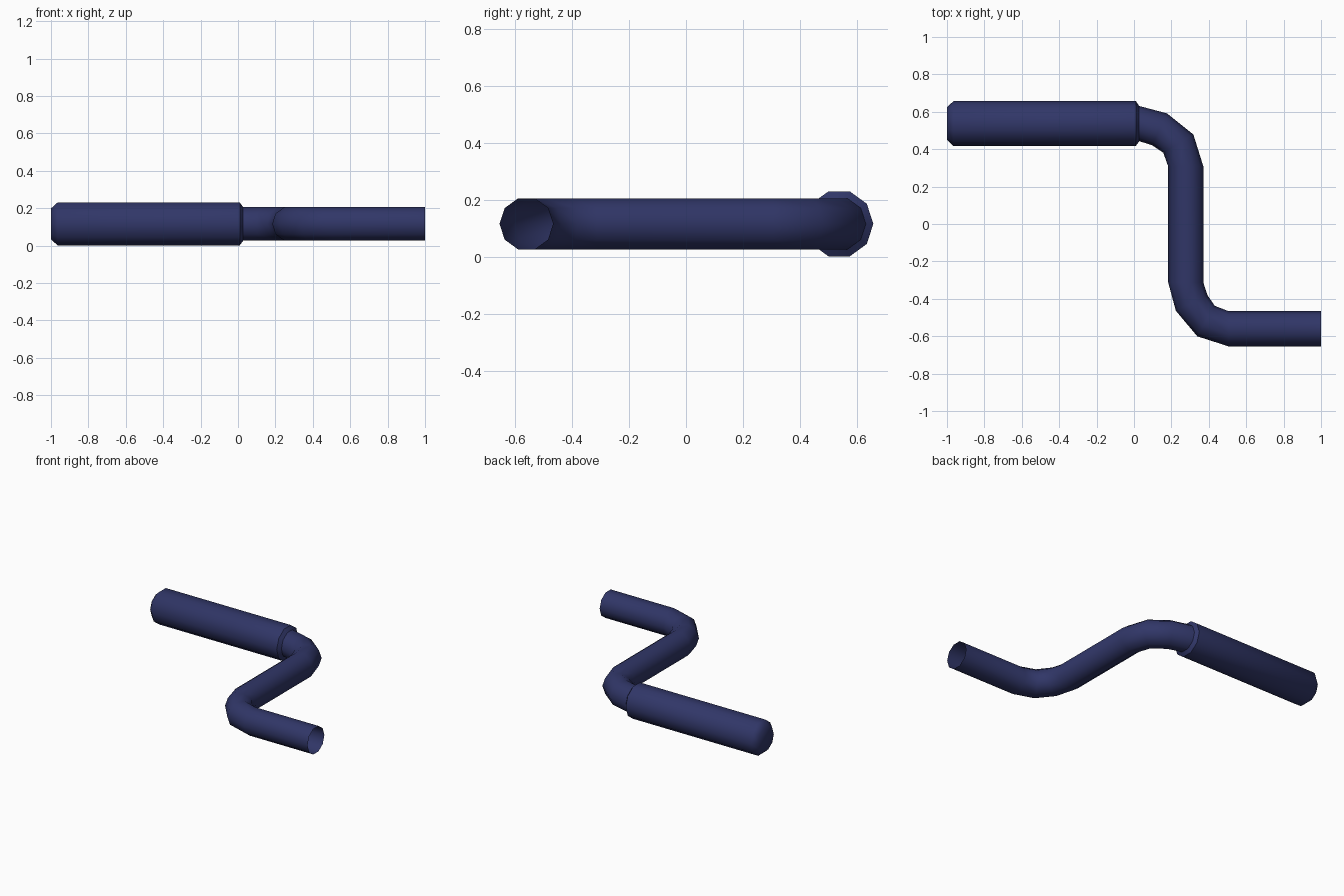
import bpy, bmesh
from math import sin, cos, pi, radians

if "Cube" in bpy.data.objects:
    bpy.data.objects.remove(bpy.data.objects["Cube"])

SIDES = 10
Z = 0.116

mat = bpy.data.materials.new("navy")
mat.diffuse_color = (0.03, 0.037, 0.137, 1)
mat.use_nodes = True
mat.node_tree.nodes["Principled BSDF"].inputs["Base Color"].default_value = mat.diffuse_color


def sweep(name, rings, cap_start=False):
    """Loft ten-sided rings (x, y, radius, angle of the ring's in-plane axis)."""
    bm = bmesh.new()
    loops = []
    for x, y, r, deg in rings:
        a = radians(deg)
        loop = []
        for i in range(SIDES):
            t = 2 * pi * i / SIDES
            u, w = r * cos(t), r * sin(t)
            loop.append(bm.verts.new((x + u * cos(a), y + u * sin(a), Z + w)))
        loops.append(loop)
    for a, b in zip(loops, loops[1:]):
        for i in range(SIDES):
            j = (i + 1) % SIDES
            bm.faces.new((a[i], b[i], b[j], a[j]))
    if cap_start:
        bm.faces.new(loops[0])
    bm.normal_update()
    # make the shell face outward: test one side face against its ring centre
    f = bm.faces[:][0] if not hasattr(bm.faces, "ensure_lookup_table") else None
    bm.faces.ensure_lookup_table()
    f = bm.faces[0]
    mid = f.calc_center_median()
    cx = (rings[0][0] + rings[1][0]) / 2
    cy = (rings[0][1] + rings[1][1]) / 2
    if (mid.x - cx) * f.normal.x + (mid.y - cy) * f.normal.y + (mid.z - Z) * f.normal.z < 0:
        for face in bm.faces:
            face.normal_flip()
    if cap_start:
        bmesh.ops.recalc_face_normals(bm, faces=bm.faces[:])
    me = bpy.data.meshes.new(name)
    bm.to_mesh(me)
    bm.free()
    me.materials.append(mat)
    ob = bpy.data.objects.new(name, me)
    bpy.context.collection.objects.link(ob)
    bpy.ops.object.select_all(action='DESELECT')
    ob.select_set(True)
    bpy.context.view_layer.objects.active = ob
    bpy.ops.object.shade_smooth_by_angle(angle=radians(50))


# Thick grip with chamfered ends, closed at the far end
sweep("grip", [
    (-1.0, 0.537, 0.087, 90),
    (-0.965, 0.537, 0.12, 90),
    (0.01, 0.537, 0.12, 90),
    (0.028, 0.537, 0.094, 90),
], cap_start=True)

# Bent crank tube, open at its free end
sweep("crank_tube", [
    (0.028, 0.537, 0.094, 90),
    (0.137, 0.506, 0.094, 65),
    (0.237, 0.430, 0.094, 31),
    (0.277, 0.307, 0.094, 0),
    (0.277, -0.313, 0.094, 0),
    (0.308, -0.422, 0.094, 26),
    (0.385, -0.519, 0.094, 60),
    (0.505, -0.560, 0.094, 90),
    (1.0, -0.560, 0.094, 90),
])
